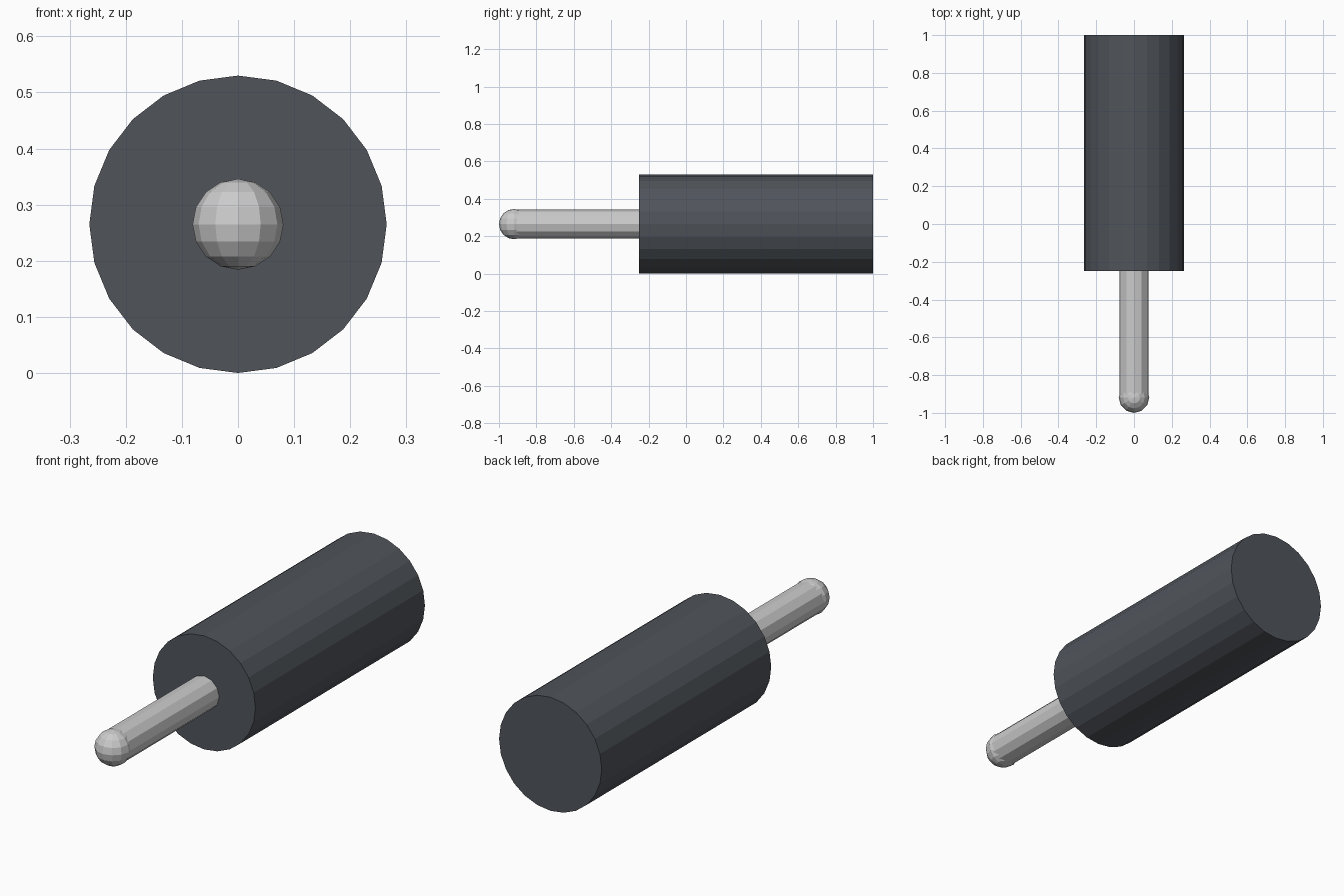
import bpy
import math

if "Cube" in bpy.data.objects:
    bpy.data.objects.remove(bpy.data.objects["Cube"])

R = 0.265        # body radius, also the axis height
TIP_R = 0.081    # rounded tip radius


def rod(name, radius, sides, y0, y1):
    """Flat-shaded cylinder lying along y at axis height."""
    bpy.ops.mesh.primitive_cylinder_add(
        vertices=sides, radius=radius, depth=y1 - y0,
        location=(0, (y0 + y1) / 2, R), rotation=(math.pi / 2, 0, 0))
    ob = bpy.context.object
    ob.name = name
    return ob


dark = bpy.data.materials.new("dark_grey")
dark.diffuse_color = (0.08, 0.09, 0.105, 1)
dark.use_nodes = True
dark.node_tree.nodes["Principled BSDF"].inputs["Base Color"].default_value = dark.diffuse_color

# Thick body
body = rod("body", R, 24, -0.25, 1.0)
body.data.materials.append(dark)

# Thin shaft, seated slightly into the body
rod("shaft", 0.078, 12, -1 + TIP_R, -0.24)

# Ball on the end of the shaft
bpy.ops.mesh.primitive_uv_sphere_add(
    segments=12, ring_count=8, radius=TIP_R, location=(0, -1 + TIP_R, R))
bpy.context.object.name = "rounded_tip"
